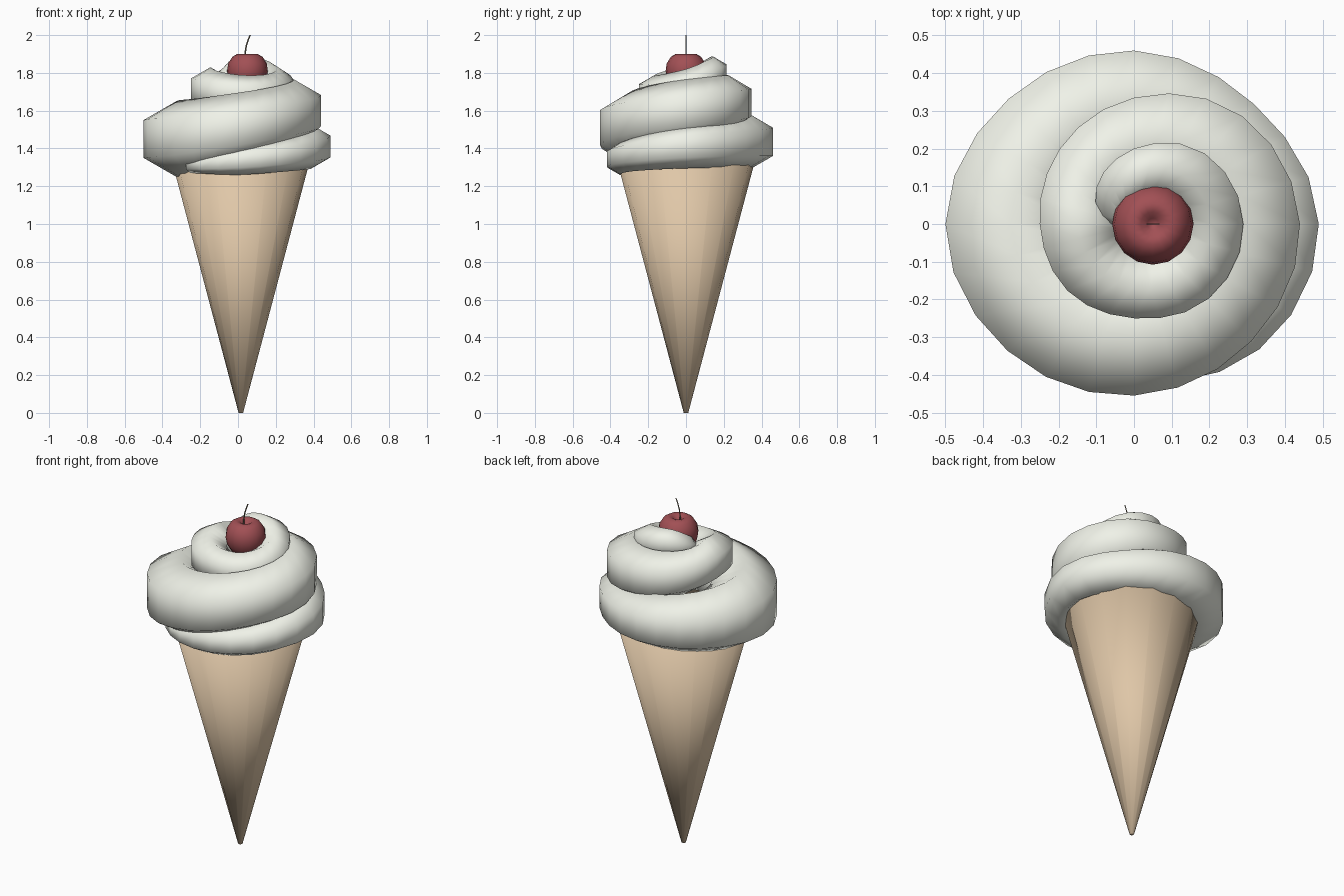
import bpy, bmesh, math
from mathutils import Vector

if "Cube" in bpy.data.objects:
    bpy.data.objects.remove(bpy.data.objects["Cube"])


def make_object(name, rings, color, cap=True):
    """Skin a list of closed vertex rings into a smooth object."""
    bm = bmesh.new()
    loops = [[bm.verts.new(p) for p in ring] for ring in rings]
    n = len(loops[0])
    for a, b in zip(loops, loops[1:]):
        for i in range(n):
            j = (i + 1) % n
            bm.faces.new((a[i], a[j], b[j], b[i]))
    if cap:
        bm.faces.new(loops[0])
        bm.faces.new(loops[-1])
    bmesh.ops.recalc_face_normals(bm, faces=bm.faces)
    for f in bm.faces:
        f.smooth = True
    mesh = bpy.data.meshes.new(name)
    bm.to_mesh(mesh)
    bm.free()
    mat = bpy.data.materials.new(name + "_color")
    mat.diffuse_color = (*color, 1)
    mat.use_nodes = True
    mat.node_tree.nodes["Principled BSDF"].inputs["Base Color"].default_value = mat.diffuse_color
    mesh.materials.append(mat)
    obj = bpy.data.objects.new(name, mesh)
    bpy.context.collection.objects.link(obj)
    return obj


def lathe(profile, cx, sides):
    """Rings of a (radius, z) profile turned around a vertical axis at cx."""
    return [[(cx + r * math.cos(2 * math.pi * i / sides),
              r * math.sin(2 * math.pi * i / sides), z) for i in range(sides)]
            for r, z in profile]


def spline(p0, p1, p2, p3, t):
    """Catmull-Rom interpolation of tuples."""
    return [0.5 * (2 * b + (c - a) * t + (2 * a - 5 * b + 4 * c - d) * t * t
                   + (3 * b - a - 3 * c + d) * t ** 3)
            for a, b, c, d in zip(p0, p1, p2, p3)]


# Wafer cone
make_object("wafer_cone", lathe([(0.012, 0), (0.368, 1.345)], 0.015, 16),
            (0.74, 0.57, 0.39))

# Cream swirl: (outer radius, centre height, tube radius) every 45 degrees
START = -135
keys = [(0.39, 1.31, 0.04), (0.415, 1.335, 0.075), (0.47, 1.37, 0.09),
        (0.49, 1.41, 0.115), (0.45, 1.425, 0.13), (0.46, 1.435, 0.15),
        (0.47, 1.44, 0.175), (0.50, 1.45, 0.20), (0.475, 1.465, 0.20),
        (0.455, 1.51, 0.185), (0.44, 1.56, 0.17), (0.44, 1.60, 0.165),
        (0.405, 1.63, 0.155), (0.335, 1.65, 0.14), (0.28, 1.68, 0.125),
        (0.25, 1.71, 0.12), (0.25, 1.70, 0.11), (0.25, 1.69, 0.10),
        (0.28, 1.69, 0.10), (0.29, 1.72, 0.10), (0.265, 1.78, 0.095),
        (0.20, 1.805, 0.08), (0.14, 1.78, 0.06), (0.08, 1.75, 0.04)]
STEPS = 3
rings = []
for k in range((len(keys) - 1) * STEPS + 1):
    s, sub = divmod(k, STEPS)
    pts = [keys[min(max(s + d, 0), len(keys) - 1)] for d in (-1, 0, 1, 2)]
    outer, z, r = spline(*pts, sub / STEPS)
    a = math.radians(START + 45 * k / STEPS)
    ring = []
    for i in range(6):
        t = math.radians(30 + 60 * i)
        rho = outer - 0.866 * r + r * math.cos(t)
        ring.append((rho * math.cos(a), rho * math.sin(a), z + r * math.sin(t)))
    rings.append(ring)
make_object("cream_swirl", rings, (0.87, 0.89, 0.81))

# Cherry with a dimple on top
cherry = [(0.004, 1.70), (0.045, 1.708), (0.08, 1.735), (0.10, 1.77),
          (0.108, 1.81), (0.102, 1.85), (0.08, 1.885), (0.055, 1.90),
          (0.032, 1.895), (0.015, 1.875), (0.003, 1.868)]
make_object("cherry", lathe(cherry, 0.05, 16), (0.36, 0.08, 0.09))

# Thin curved stem
path = [(0.036, 1.85), (0.037, 1.90), (0.044, 1.945), (0.054, 1.975), (0.064, 2.0)]
stem = [[(x + 0.004 * math.cos(t), 0.002 * math.sin(t), z)
         for t in [math.pi * i / 3 for i in range(6)]] for x, z in path]
make_object("cherry_stem", stem, (0.2, 0.17, 0.12))
